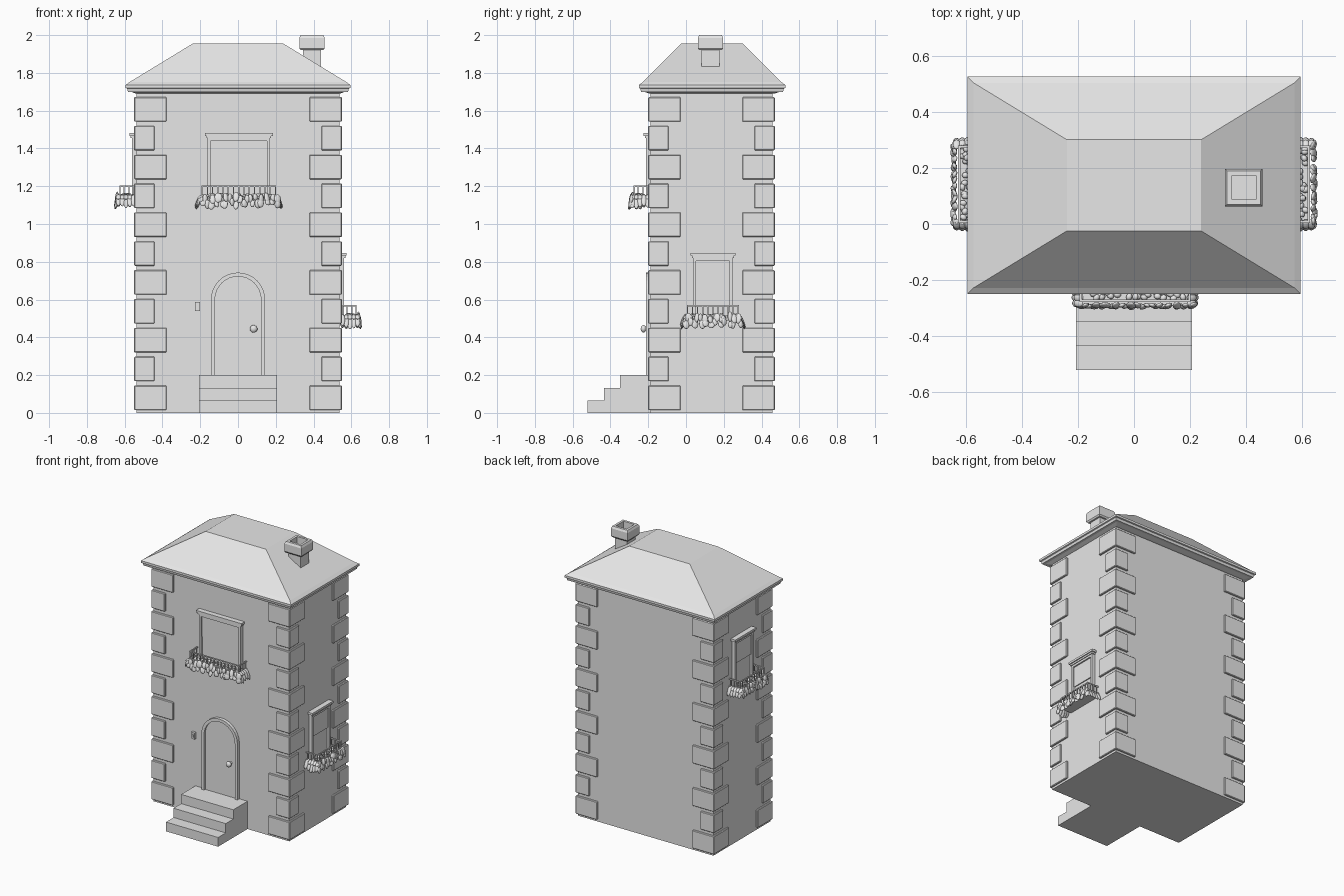
import bpy, bmesh, math, random
from mathutils import Matrix, Vector

random.seed(4)
if "Cube" in bpy.data.objects:
    bpy.data.objects.remove(bpy.data.objects["Cube"], do_unlink=True)

stone = bpy.data.materials.new("plain grey")
stone.use_nodes = True
grey = (0.8, 0.8, 0.8, 1)
stone.diffuse_color = grey
stone.node_tree.nodes["Principled BSDF"].inputs["Base Color"].default_value = grey

CY = 0.135            # centre of the house in y
WX, WY = 0.538, 0.323  # half sizes of the walls
FRONT = CY - WY


def finish(name, bm, matrix=None, smooth=False, bevel=0):
    bmesh.ops.recalc_face_normals(bm, faces=bm.faces)
    mesh = bpy.data.meshes.new(name)
    bm.to_mesh(mesh)
    bm.free()
    mesh.materials.append(stone)
    obj = bpy.data.objects.new(name, mesh)
    bpy.context.collection.objects.link(obj)
    if matrix:
        obj.matrix_world = matrix
    for poly in mesh.polygons:
        poly.use_smooth = smooth
    if bevel:
        mod = obj.modifiers.new("soft edge", "BEVEL")
        mod.width = bevel
        mod.segments = 1
    return obj


def box(bm, x0, x1, y0, y1, z0, z1):
    mat = Matrix.Translation(((x0 + x1) / 2, (y0 + y1) / 2, (z0 + z1) / 2))
    size = Matrix.Diagonal((abs(x1 - x0), abs(y1 - y0), abs(z1 - z0), 1))
    bmesh.ops.create_cube(bm, size=1, matrix=mat @ size)


def loft(name, cx, cy, rings):
    """Stack rectangles given as (half x, half y, z) into one closed shell."""
    bm = bmesh.new()
    loops = []
    for hx, hy, z in rings:
        loops.append([bm.verts.new((cx + sx * hx, cy + sy * hy, z))
                      for sx, sy in ((-1, -1), (1, -1), (1, 1), (-1, 1))])
    for a, b in zip(loops, loops[1:]):
        for i in range(4):
            j = (i + 1) % 4
            bm.faces.new((a[i], a[j], b[j], b[i]))
    bm.faces.new(loops[0])
    bm.faces.new(loops[-1])
    return finish(name, bm)


def ball(bm, matrix, u=12, v=8):
    bmesh.ops.create_uvsphere(bm, u_segments=u, v_segments=v, radius=1, matrix=matrix)


# Walls
bm = bmesh.new()
box(bm, -WX, WX, CY - WY, CY + WY, 0, 1.71)
finish("walls", bm)

# Corner stones, alternating long and short
bm = bmesh.new()
QX, QY = WX + 0.012, WY + 0.012
for k in range(11):
    z = 0.08 + 0.1527 * k
    reach = 0.108 if k % 2 else 0.172
    for sx in (-1, 1):
        for sy in (-1, 1):
            box(bm, sx * (QX - reach), sx * QX,
                CY + sy * (QY - reach), CY + sy * QY, z - 0.065, z + 0.065)
finish("corner_stones", bm, bevel=0.004)

# Hipped roof with a thin eave, and the chimney
loft("roof", 0, CY + 0.003, [
    (0.54, 0.33, 1.69), (0.565, 0.36, 1.70), (0.583, 0.376, 1.70),
    (0.587, 0.38, 1.717), (0.595, 0.388, 1.72), (0.595, 0.388, 1.736),
    (0.573, 0.366, 1.752), (0.24, 0.163, 1.955)])
loft("chimney", 0.392, 0.13, [(h, h, z) for h, z in (
    (0.048, 1.80), (0.048, 1.92), (0.06, 1.92), (0.067, 1.93),
    (0.067, 1.985), (0.06, 2.0), (0.043, 2.0), (0.043, 1.9))])

# Front steps
bm = bmesh.new()
for k in range(3):
    box(bm, -0.207, 0.207, -0.521 + 0.086 * k, FRONT + 0.01, 0, 0.0665 * (k + 1))
bmesh.ops.remove_doubles(bm, verts=bm.verts, dist=1e-5)
finish("front_steps", bm)


# Arched door and its frame
def arch(bm, r, y):
    pts = [(-r, 0.2)]
    pts += [(-r * math.cos(math.pi * i / 16), 0.6 + r * math.sin(math.pi * i / 16))
            for i in range(17)]
    pts.append((r, 0.2))
    return [bm.verts.new((x, y, z)) for x, z in pts]


def extrude_back(bm, depth):
    ext = bmesh.ops.extrude_face_region(bm, geom=bm.faces[:])
    verts = [g for g in ext["geom"] if isinstance(g, bmesh.types.BMVert)]
    bmesh.ops.translate(bm, verts=verts, vec=(0, depth, 0))


bm = bmesh.new()
outer, inner = arch(bm, 0.143, -0.211), arch(bm, 0.122, -0.211)
for i in range(len(outer) - 1):
    bm.faces.new((outer[i], outer[i + 1], inner[i + 1], inner[i]))
extrude_back(bm, 0.03)
finish("door_frame", bm)

bm = bmesh.new()
bm.faces.new(arch(bm, 0.123, -0.197))
extrude_back(bm, 0.015)
finish("door", bm)

bm = bmesh.new()
ball(bm, Matrix.Translation((0.083, -0.225, 0.445)) @ Matrix.Diagonal((0.02, 0.015, 0.02, 1)))
ball(bm, Matrix.Translation((0.083, -0.2, 0.445)) @ Matrix.Diagonal((0.009, 0.02, 0.009, 1)))
finish("door_knob", bm, smooth=True)

bm = bmesh.new()
box(bm, -0.227, -0.2, -0.206, FRONT + 0.01, 0.54, 0.587)
box(bm, -0.219, -0.208, -0.212, -0.2, 0.553, 0.574)
finish("door_bell", bm)


# Window with balcony railing and hanging plants.
# Local frame: wall at y = 0, outward is -y, railing top at z = 0.
def window(label, matrix, half, rail):
    bm = bmesh.new()
    for s in (-1, 1):
        box(bm, s * half, s * (half - 0.016), -0.024, 0.01, -0.08, 0.255)
    box(bm, -half, half, -0.024, 0.01, 0.235, 0.255)
    box(bm, -half - 0.006, half + 0.006, -0.03, 0.01, 0.25, 0.265)
    box(bm, -half - 0.014, half + 0.014, -0.037, 0.01, 0.262, 0.277)
    finish(label + "_frame", bm, matrix)

    # upper sash stands in front of the lower one
    bm = bmesh.new()
    w = half - 0.015
    box(bm, -w, w, -0.014, 0.01, 0.09, 0.24)
    box(bm, -w, w, -0.007, 0.01, -0.08, 0.09)
    finish(label + "_panes", bm, matrix)

    # railing
    bm = bmesh.new()
    d, t = 0.09, 0.008
    box(bm, -rail, rail, -d, 0.005, -0.08, -0.068)
    for z in (-0.008, -0.06):
        box(bm, -rail, rail, -d, -d + t, z, z + t)
        for s in (-1, 1):
            box(bm, s * rail, s * (rail - t), -d, 0.005, z, z + t)
    count = round(rail * 2 / 0.029)
    for i in range(count + 1):
        x = -rail + 0.004 + (2 * rail - 0.008) * i / count
        box(bm, x - 0.003, x + 0.003, -d + 0.001, -d + 0.007, -0.068, 0)
    for s in (-1, 1):
        for i in range(3):
            y = -0.012 - 0.027 * i
            x = s * (rail - 0.004)
            box(bm, x - 0.003, x + 0.003, y - 0.003, y + 0.003, -0.068, 0)
    finish(label + "_railing", bm, matrix)

    # plants: leaves hanging outside the rail and a low bed inside it
    bm = bmesh.new()

    def leaf(x, y, z, w, thick, h, turn, tilt):
        mat = (Matrix.Translation((x, y, z)) @ Matrix.Rotation(turn, 4, "Z")
               @ Matrix.Rotation(tilt, 4, "X") @ Matrix.Diagonal((w, thick, h, 1)))
        ball(bm, mat, 10, 6)

    n = round(rail * 2 / 0.026)
    for i in range(n + 1):
        x = -rail + 2 * rail * i / n
        for row in range(2):
            leaf(x + random.uniform(-0.01, 0.01), -d - 0.012 - 0.004 * row,
                 -0.068 - 0.028 * row + random.uniform(-0.008, 0.008),
                 random.uniform(0.013, 0.02), 0.008, random.uniform(0.018, 0.029),
                 random.uniform(-0.5, 0.5), random.uniform(-0.4, 0))
    for s in (-1, 1):
        for i in range(5):
            y = -0.015 - 0.02 * i
            out = rail + 0.02 - 0.002 * i
            leaf(s * out, y, -0.087 + random.uniform(-0.01, 0.01), 0.014, 0.007, 0.034,
                 s * math.pi / 2, -0.4)
            leaf(s * (rail + 0.004), y, -0.062, 0.014, 0.008, 0.02, s * math.pi / 2, -1.0)
    for i in range(n * 3):
        leaf(random.uniform(-rail, rail) * 0.92, random.uniform(-0.078, -0.035),
             random.uniform(-0.064, -0.05), 0.013, 0.011, 0.009,
             random.uniform(0, 3), random.uniform(-0.5, 0.5))
    finish(label + "_plants", bm, matrix, smooth=True)


turn = math.radians(90)
window("front_window", Matrix.Translation((0.004, FRONT, 1.205)), 0.166, 0.198)
window("left_window", Matrix.Translation((WX, 0.142, 0.57)) @ Matrix.Rotation(turn, 4, "Z"),
       0.105, 0.138)
window("right_window", Matrix.Translation((-WX, 0.142, 1.205)) @ Matrix.Rotation(-turn, 4, "Z"),
       0.105, 0.138)
